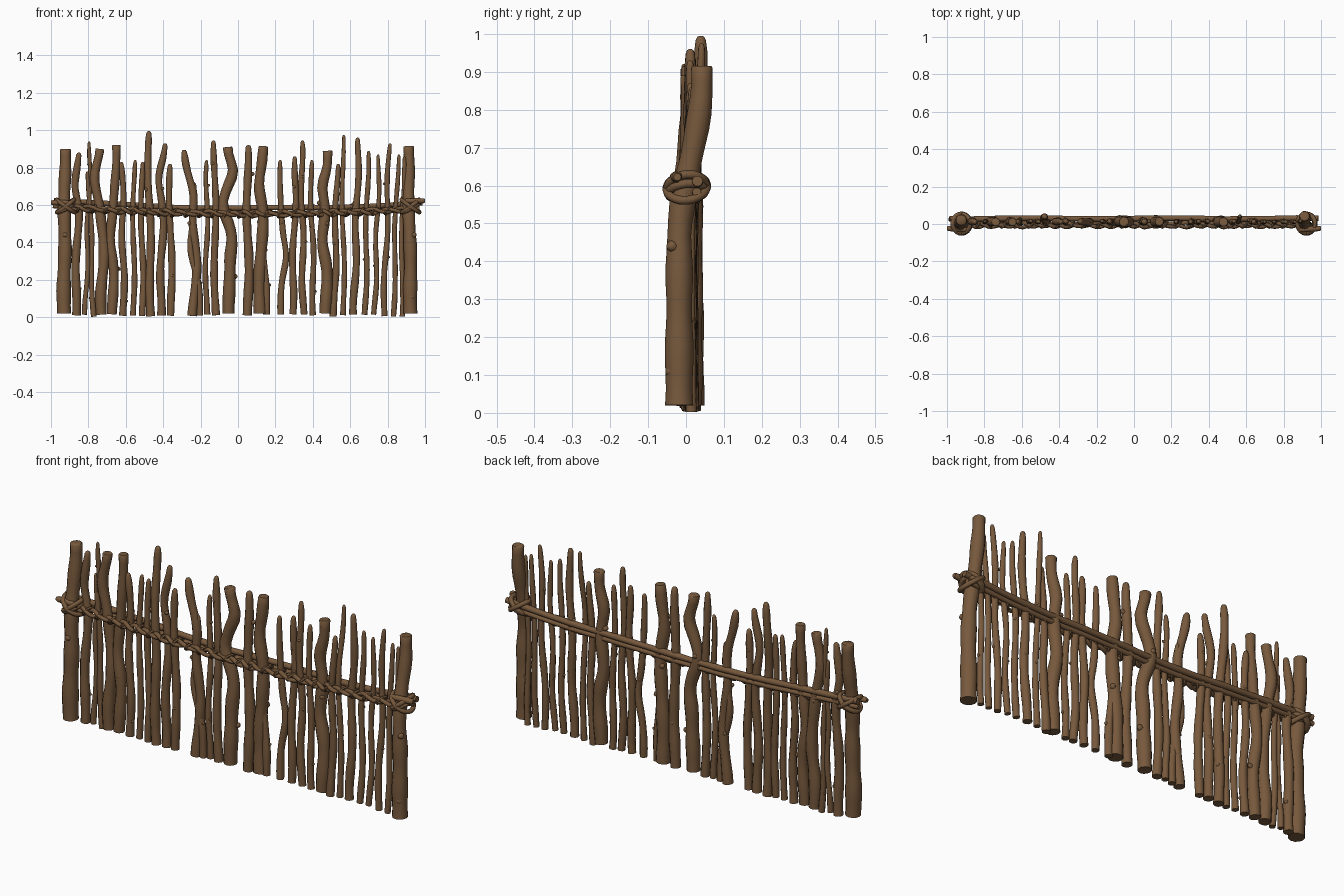
import bpy, bmesh, math, random
from mathutils import Vector

if "Cube" in bpy.data.objects:
    bpy.data.objects.remove(bpy.data.objects["Cube"])

random.seed(11)
wood = bpy.data.materials.new("brown wood")
wood.diffuse_color = (0.185, 0.1, 0.046, 1)
wood.use_nodes = True
wood.node_tree.nodes["Principled BSDF"].inputs["Base Color"].default_value = wood.diffuse_color
cord = bpy.data.materials.new("brown cord")
cord.diffuse_color = (0.175, 0.095, 0.044, 1)
cord.use_nodes = True
cord.node_tree.nodes["Principled BSDF"].inputs["Base Color"].default_value = cord.diffuse_color


def tube(bm, pts, radii, sides=10, closed=False, ref=Vector((0, 0, 1))):
    """Sweep a round section along pts."""
    n = len(pts)
    rings = []
    for i, p in enumerate(pts):
        if closed:
            t = pts[(i + 1) % n] - pts[i - 1]
        else:
            t = pts[min(i + 1, n - 1)] - pts[max(i - 1, 0)]
        t.normalize()
        u = t.cross(ref).normalized()
        v = u.cross(t)
        rings.append([bm.verts.new(p + radii[i] * (math.cos(a) * u + math.sin(a) * v))
                      for a in (2 * math.pi * k / sides for k in range(sides))])
    for i in range(n if closed else n - 1):
        a, b = rings[i], rings[(i + 1) % n]
        for k in range(sides):
            m = (k + 1) % sides
            bm.faces.new((a[k], a[m], b[m], b[k]))
    if not closed:
        bm.faces.new(rings[0])
        bm.faces.new(rings[-1])


def finish(bm, name, mat):
    bmesh.ops.recalc_face_normals(bm, faces=bm.faces)
    me = bpy.data.meshes.new(name)
    bm.to_mesh(me)
    bm.free()
    me.materials.append(mat)
    bpy.context.collection.objects.link(bpy.data.objects.new(name, me))


def step(a, b, z):
    t = min(1, max(0, (z - a) / (b - a)))
    return t * t * (3 - 2 * t)


def sag(x):
    return 0.565 + 0.035 * (x - 0.1) ** 2


# Upright sticks: bottom x, top x, top z, radius
sticks = [
    (-.93, -.925, .90, .036), (-.87, -.845, .88, .022), (-.815, -.79, .94, .013),
    (-.77, -.80, .78, .014), (-.73, -.74, .90, .028), (-.67, -.655, .92, .026),
    (-.61, -.62, .83, .019), (-.56, -.555, .84, .015), (-.51, -.515, .83, .017),
    (-.465, -.48, .995, .022), (-.415, -.395, .93, .021), (-.355, -.365, .82, .020),
    (-.26, -.285, .895, .023), (-.20, -.24, .72, .017), (-.17, -.165, .84, .015),
    (-.12, -.125, .945, .020), (-.045, -.062, .91, .031), (.055, .05, .92, .024),
    (.115, .14, .915, .031), (.155, .11, .80, .018), (.235, .23, .84, .017),
    (.29, .31, .86, .019), (.35, .34, .945, .018), (.405, .39, .84, .016),
    (.47, .475, .89, .030), (.515, .53, .82, .018), (.565, .56, .975, .014),
    (.62, .645, .96, .020), (.68, .695, .89, .015), (.73, .755, .87, .014),
    (.78, .81, .93, .016), (.83, .855, .87, .014), (.875, .885, .86, .014),
    (.925, .91, .915, .035)]
# Extra sideways bends: stick index -> (z, shift, spread)
bends = {4: [(.75, -.025, .1), (.3, .015, .15)], 12: [(.3, .055, .22), (.65, .03, .12)],
         13: [(.35, -.03, .15)], 16: [(.78, .03, .07), (.43, .02, .09), (.6, -.02, .07)],
         18: [(.7, -.02, .1)], 24: [(.7, -.025, .08), (.4, -.02, .1)], 10: [(.75, -.02, .1)],
         20: [(.32, .02, .1)], 1: [(.7, -.02, .1)], 5: [(.4, -.02, .12)]}

for i, (x0, x1, top, r) in enumerate(sticks):
    bm = bmesh.new()
    post = r > .033
    base = .02 if r > .028 else random.uniform(.003, .016)
    ph, ph2, fr = random.uniform(0, 6), random.uniform(0, 6), random.uniform(9, 14)
    amp = .003 if post else .006

    def at(z):
        x = x0 + (x1 - x0) * z / top + amp * math.sin(fr * z + ph)
        for bz, s, w in bends.get(i, []):
            x += s * math.exp(-((z - bz) / w) ** 2)
        y = .013 + .002 * math.sin(fr * .7 * z + ph2)
        if post and x0 > 0:
            y = -.018 + .06 * step(.45, .88, z)
        elif post:
            y = -.012 + .034 * step(.45, .88, z)
        elif i in (9, 26):
            y += .026 * step(.6, .95, z)
        return Vector((x, y, z))

    N = 22
    zs = [base + (top - base) * k / N for k in range(N + 1)]
    rad = [r * (1.08 - .25 * z / top + .06 * math.sin(31 * z + ph2)) for z in zs]
    if r < .025:                       # whittled tip
        zs[-1:] = [top - .012, top - .003, top]
        rad[-2] *= .92
        rad[-1:] = [r * .62, r * .42, r * .2]
    else:                              # worn sawn edge
        zs[-1:] = [top - .004, top]
        rad[-1:] = [rad[-1], rad[-1] * .88]
    tube(bm, [at(z) for z in zs], rad, 12 if r > .02 else 9, ref=Vector((0, 1, 0)))
    # cut twig knots
    spots = [.1, .43] if post else [random.uniform(.08, top - .1) for _ in range(2)]
    for z in spots:
        a = random.uniform(3.6, 5.8) if post else random.uniform(0, 2 * math.pi)
        d = Vector((math.cos(a), math.sin(a) * .7, .3))
        c, q = at(z), r * .36
        tube(bm, [c, c + d * r, c + d * r * 1.25, c + d * r * 1.4],
             [q * 1.6, q * 1.2, q, q * .6], 8)
    finish(bm, "post" if post else "upright_stick", wood)

# Two long rails running behind the sticks
for name, y, dz, r, xa, xb in (("upper_rail", .029, .018, .015, -.985, .985),
                               ("lower_rail", .027, -.010, .012, -.99, .97)):
    bm = bmesh.new()
    xs = [xa + (xb - xa) * k / 50 for k in range(51)]
    tube(bm, [Vector((x, y + .002 * math.sin(9 * x), sag(x) + dz + .003 * math.sin(7 * x)))
              for x in xs], [r * (1 + .06 * math.sin(23 * x)) for x in xs], 10)
    finish(bm, name, wood)

# Twisted cord across the front
for s in (0, 1):
    bm = bmesh.new()
    pts = []
    for k in range(361):
        x = -.94 + 1.87 * k / 360
        a = 46 * x + s * math.pi + .8 * math.sin(13 * x)
        h = .010 + .003 * math.sin(29 * x)
        pts.append(Vector((x, -.005 + h * math.cos(a), sag(x) - .012 + h * math.sin(a))))
    tube(bm, pts, [.0105] * len(pts), 8)
    finish(bm, "twisted_cord", cord)

# Slanted cord loops passing under the rails between sticks
for k in range(24):
    x = -.84 + k * .0715
    bm = bmesh.new()
    pts = [Vector((x + .018 * math.cos(a - .9), .004 + .023 * math.cos(a),
                   sag(x) - .013 + .019 * math.sin(a)))
           for a in (2 * math.pi * j / 16 for j in range(16))]
    tube(bm, pts, [.007] * 16, 6, True, Vector((1, 0, 0)))
    finish(bm, "cord_loop", cord)

# Short cross pieces and crossed lashings at both end posts
for s in (-1, 1):
    bm = bmesh.new()
    z = .612 if s < 0 else .622
    pts = [Vector((s * x, -.033 + .010 * (x - .86) / .14, z + .01 * (x - .93)))
           for x in (.88, .91, .95, .99, 1.0)]
    tube(bm, pts, [.010, .014, .015, .014, .010], 10)
    finish(bm, "end_peg", wood)
    for tilt, dz, rx, ry in ((.034, .0, .046, .051), (-.034, .0, .048, .053),
                             (.022, -.012, .042, .048)):
        bm = bmesh.new()
        pts = []
        for j in range(32):
            a = 2 * math.pi * j / 32
            pts.append(Vector((s * .922 + rx * math.cos(a), .002 + ry * math.sin(a),
                               .595 + dz + tilt * math.cos(a) + .004 * math.sin(a))))
        tube(bm, pts, [.0115] * 32, 8, True)
        finish(bm, "post_lashing", cord)

for ob in bpy.context.scene.objects:
    ob.select_set(True)
    bpy.context.view_layer.objects.active = ob
bpy.ops.object.shade_smooth_by_angle(angle=math.radians(50))
